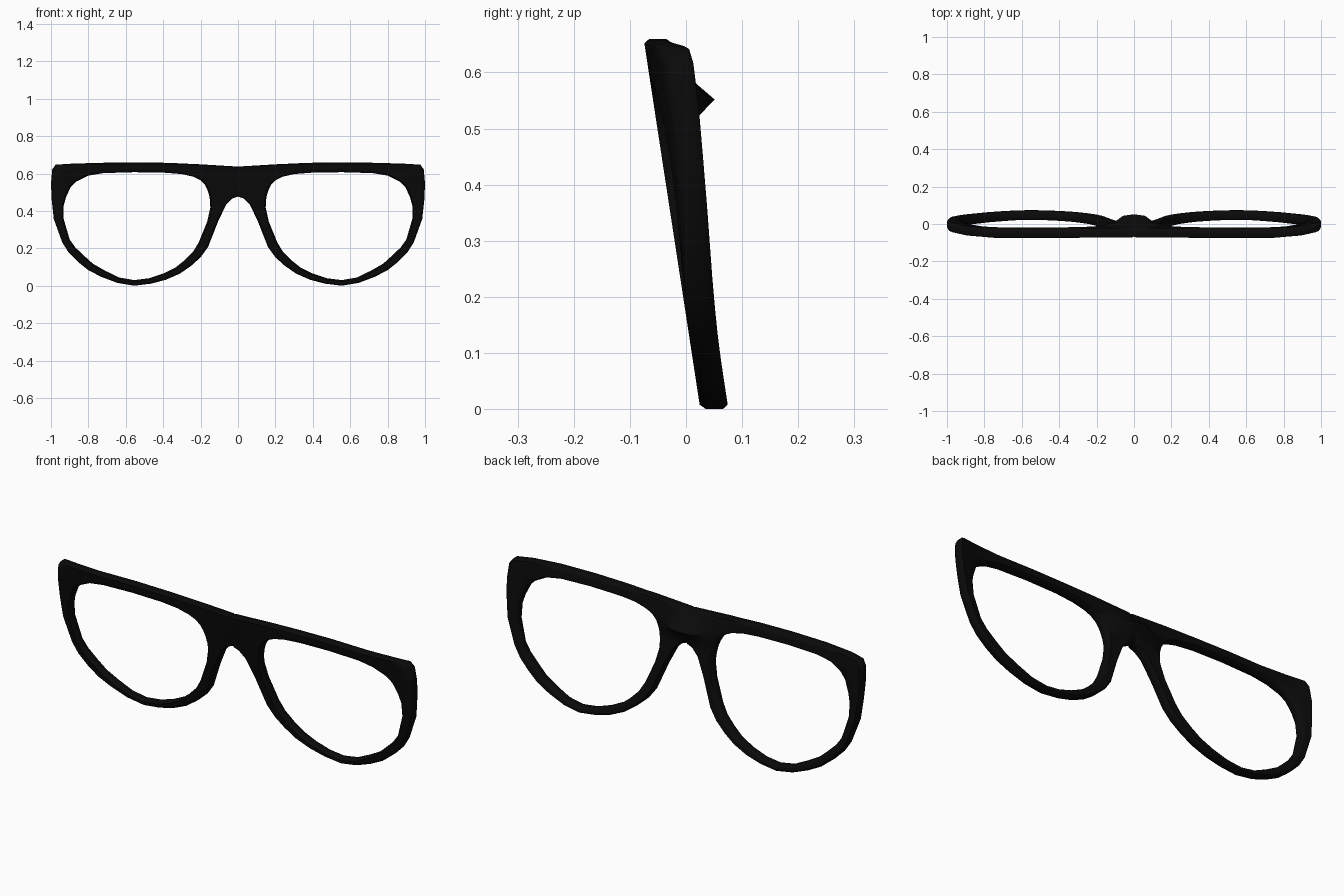
import bpy, bmesh, math

if "Cube" in bpy.data.objects:
    bpy.data.objects.remove(bpy.data.objects["Cube"])

# Right half of the frame: spokes from outer edge (x, z) to lens opening (x, z)
SPOKES = [
    (0, .64, .24, .586), (.2, .652, .30, .6), (.37, .66, .39, .607),
    (.555, .663, .555, .61), (.75, .66, .72, .605), (.9, .655, .80, .592),
    (.975, .65, .865, .56), (.993, .625, .895, .53), (1, .55, .92, .475),
    (.996, .46, .932, .43), (.985, .36, .932, .36), (.94, .235, .9, .25),
    (.905, .18, .87, .208), (.855, .13, .825, .165), (.8, .086, .775, .12),
    (.73, .05, .71, .083), (.645, .018, .635, .047), (.555, .003, .555, .033),
    (.465, .014, .475, .043), (.385, .035, .4, .068), (.31, .068, .335, .1),
    (.25, .11, .285, .14), (.2, .155, .24, .185), (.16, .21, .21, .235),
    (.107, .345, .165, .345), (.064, .436, .148, .42), (.03, .469, .15, .46),
    (0, .48, .155, .49), (0, .515, .165, .52), (0, .555, .18, .547),
    (0, .6, .205, .57),
]
HALF = .025      # half of the frame thickness
ROUND = .008     # width of the rounded edge


def depth(x, z, d):
    """Leaning front, corners swept back, nose bump behind the bridge."""
    y = .051 - .153 * z + d * HALF
    y += .036 * max(0, (x - .75) / .25) ** 2 * z / .63
    if d > 0:
        fade = min(1, max(0, (.13 - x) / .08))
        y += .06 * fade * math.exp(-((z - .557) / .036) ** 2)
    return y


bm = bmesh.new()
sections = []
for ox, oz, ix, iz in SPOKES:
    r = ROUND / math.hypot(ix - ox, iz - oz)
    seam = ox == 0 and .48 < oz < .64
    edge = 1 if seam else .6
    front = [(0, -edge), (r, -1), (.33, -1), (.6, -1), (1 - r, -1), (1, -.6)]
    profile = front + [(t, -d) for t, d in reversed(front)]
    ring = []
    for t, d in profile:
        x, z = ox + (ix - ox) * t, oz + (iz - oz) * t
        ring.append(bm.verts.new((x, depth(x, z, d), z)))
    sections.append((ring, ox == 0))

# Skin between neighbouring spokes, leaving the centre seam open
n = len(sections)
for i in range(n):
    (a, seam_a), (b, seam_b) = sections[i], sections[(i + 1) % n]
    m = len(a)
    for j in range(m):
        if j == m - 1 and seam_a and seam_b:
            continue
        k = (j + 1) % m
        bm.faces.new((a[j], a[k], b[k], b[j]))

# Mirror to the left half and weld at the bridge
bmesh.ops.mirror(bm, geom=bm.verts[:] + bm.edges[:] + bm.faces[:],
                 axis='X', merge_dist=.0005)
bmesh.ops.remove_doubles(bm, verts=bm.verts[:], dist=.0004)
bmesh.ops.recalc_face_normals(bm, faces=bm.faces[:])
zmin = min(v.co.z for v in bm.verts)
for v in bm.verts:
    v.co.z -= zmin

mesh = bpy.data.meshes.new("glasses_frame")
bm.to_mesh(mesh)
bm.free()
frame = bpy.data.objects.new("glasses_frame", mesh)
bpy.context.collection.objects.link(frame)

# Black plastic
black = bpy.data.materials.new("black_plastic")
black.diffuse_color = (.003, .003, .003, 1)
black.use_nodes = True
black.node_tree.nodes["Principled BSDF"].inputs["Base Color"].default_value = black.diffuse_color
mesh.materials.append(black)

bpy.context.view_layer.objects.active = frame
frame.select_set(True)
bpy.ops.object.shade_smooth_by_angle(angle=math.radians(50))
